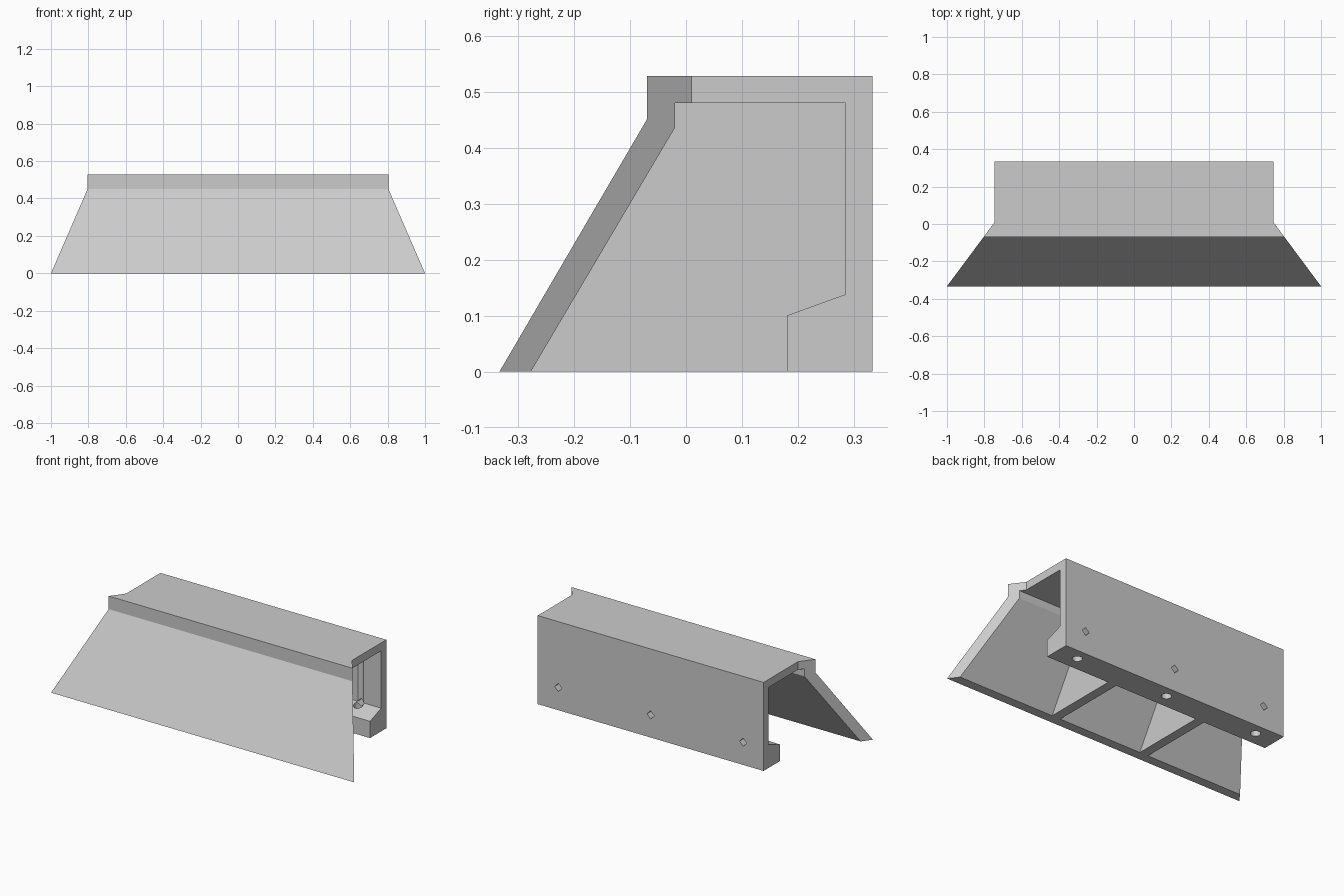
import bpy
import bmesh
import math

if "Cube" in bpy.data.objects:
    bpy.data.objects.remove(bpy.data.objects["Cube"], do_unlink=True)

grey = bpy.data.materials.new("plain grey")
grey.use_nodes = True
grey.diffuse_color = (0.6, 0.6, 0.6, 1)
grey.node_tree.nodes["Principled BSDF"].inputs["Base Color"].default_value = (0.6, 0.6, 0.6, 1)

BEND = 0.01      # depth where the ends start to flare
WALL_X = 0.745   # half width behind the bend


def half_width(y):
    return WALL_X + max(0, BEND - y) * (1 - WALL_X) / (BEND + 0.333)


def make_object(name, bm):
    bmesh.ops.recalc_face_normals(bm, faces=bm.faces)
    mesh = bpy.data.meshes.new(name)
    bm.to_mesh(mesh)
    bm.free()
    mesh.materials.append(grey)
    obj = bpy.data.objects.new(name, mesh)
    bpy.context.scene.collection.objects.link(obj)
    return obj


def prism(name, profile, x_left, x_right, caps):
    """Extrude a (y, z) profile along x; caps list the profile points of each end face."""
    bm = bmesh.new()
    ends = [[bm.verts.new((fx(y), y, z)) for y, z in profile] for fx in (x_left, x_right)]
    n = len(profile)
    for i in range(n):
        j = (i + 1) % n
        bm.faces.new((ends[0][i], ends[0][j], ends[1][j], ends[1][i]))
    for end in ends:
        for cap in caps:
            bm.faces.new([end[i] for i in cap])
    return make_object(name, bm)


# Shell: sloping front plate, top slab, back wall and foot lip
outer = [(-0.333, 0), (-0.07, 0.45), (-0.07, 0.528), (BEND, 0.528), (0.333, 0.528), (0.333, 0)]
inner = [(0.18, 0), (0.18, 0.10), (0.285, 0.138), (0.285, 0.48), (BEND, 0.48),
         (-0.02, 0.48), (-0.02, 0.435), (-0.277, 0)]
front_cap = [0, 1, 2, 3, 10, 11, 12, 13]
back_cap = [3, 4, 5, 6, 7, 8, 9, 10]
shell = prism("shell", outer + inner, half_width, lambda y: -half_width(y), [front_cap, back_cap])

# Two ribs filling the channel section
for name, x in (("left_rib", 0.3), ("right_rib", -0.3)):
    prism(name, inner, lambda y: x + 0.028, lambda y: x - 0.028, [range(len(inner))])


def drill(name, sides, radius, start, depth, axis):
    """Cut a straight hole into the shell."""
    turn = (math.pi / 2, 0, 0) if axis == "Y" else (0, 0, 0)
    bpy.ops.mesh.primitive_cylinder_add(vertices=sides, radius=radius, depth=depth,
                                        location=start, rotation=turn)
    cutter = bpy.context.object
    cutter.name = name
    cutter.hide_render = True
    cutter.data.materials.append(grey)
    cut = shell.modifiers.new(name, "BOOLEAN")
    cut.operation = "DIFFERENCE"
    cut.solver = "EXACT"
    cut.object = cutter
    bpy.context.view_layer.objects.active = shell
    bpy.ops.object.modifier_apply(modifier=cut.name)
    bpy.data.objects.remove(cutter, do_unlink=True)


# Round holes up through the foot, and diamond holes through the back wall
for x in (-0.61, 0, 0.61):
    drill("foot_hole", 32, 0.027, (x, 0.264, 0.2), 0.5, "Z")
    drill("wall_hole", 4, 0.024, (x, 0.31, 0.135), 0.1, "Y")
